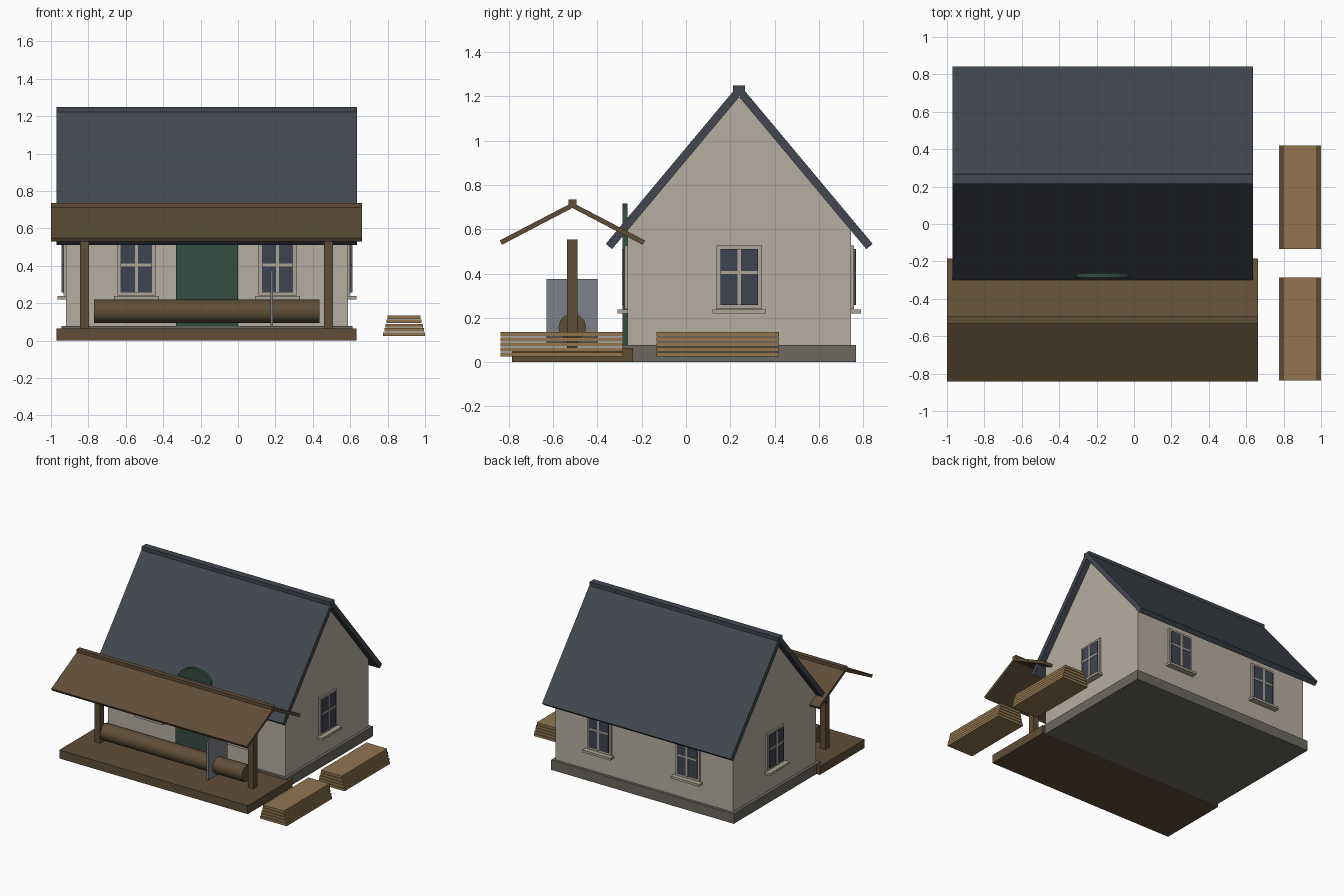
import bpy, bmesh
from math import cos, sin, pi, radians
from mathutils import Matrix

cube = bpy.data.objects.get("Cube")
if cube:
    bpy.data.objects.remove(cube, do_unlink=True)


def material(name, r, g, b):
    """Flat colour given as 8-bit sRGB, stored as linear values."""
    lin = [((c / 255 + 0.055) / 1.055) ** 2.4 for c in (r, g, b)] + [1]
    m = bpy.data.materials.new(name)
    m.use_nodes = True
    m.diffuse_color = lin
    bsdf = m.node_tree.nodes["Principled BSDF"]
    bsdf.inputs["Base Color"].default_value = lin
    bsdf.inputs["Roughness"].default_value = 0.9
    return m


SLATE = material("slate", 66, 71, 79)
PLASTER = material("plaster", 182, 174, 160)
STONE = material("stone", 108, 104, 97)
WOOD = material("dark_wood", 96, 77, 55)
PLANK = material("sawn_plank", 146, 117, 79)
GREEN = material("door_green", 51, 77, 65)
GLASS = material("window_glass", 62, 68, 80)
TRIM = material("window_trim", 172, 165, 151)
STEEL = material("steel", 125, 129, 136)


def finish(name, bm, mats, matrix=Matrix()):
    bmesh.ops.recalc_face_normals(bm, faces=bm.faces)
    mesh = bpy.data.meshes.new(name)
    bm.to_mesh(mesh)
    bm.free()
    for m in mats:
        mesh.materials.append(m)
    obj = bpy.data.objects.new(name, mesh)
    obj.matrix_world = matrix
    bpy.context.collection.objects.link(obj)
    return obj


def add_box(bm, x, y, z, index=0):
    """Box from (min, max) ranges."""
    size = [b - a for a, b in (x, y, z)]
    mid = [(a + b) / 2 for a, b in (x, y, z)]
    new = bmesh.ops.create_cube(bm, size=1, matrix=Matrix.Translation(mid) @ Matrix.Diagonal((*size, 1)))
    for f in {f for v in new["verts"] for f in v.link_faces}:
        f.material_index = index


def box(name, x, y, z, mat):
    bm = bmesh.new()
    add_box(bm, x, y, z)
    return finish(name, bm, [mat])


def prism(name, points, depth, mat):
    """Extrude a flat outline of 3D points along a vector."""
    bm = bmesh.new()
    face = bm.faces.new([bm.verts.new(p) for p in points])
    ext = bmesh.ops.extrude_face_region(bm, geom=[face])
    bmesh.ops.translate(bm, vec=depth, verts=[v for v in ext["geom"] if isinstance(v, bmesh.types.BMVert)])
    return finish(name, bm, [mat])


def gable_roof(name, ridge_y, section, x0, x1, cap_half, cap_z, mat):
    """Two mirrored slabs and a ridge cap."""
    for side, s in (("front", 1), ("back", -1)):
        prism(f"{name}_{side}", [(x0, ridge_y + s * y, z) for y, z in section], (x1 - x0, 0, 0), mat)
    box(f"{name}_ridge", (x0, x1), (ridge_y - cap_half, ridge_y + cap_half), cap_z, mat)


# House body
CX, CY = -0.166, 0.24          # house centre
HX, HY = 0.754, 0.505          # wall half sizes
box("foundation", (CX - 0.777, CX + 0.777), (CY - 0.526, CY + 0.526), (0.001, 0.077), STONE)
prism("walls", [(CX - HX, CY + y, z) for y, z in
                ((-HY, 0.07), (HY, 0.07), (HY, 0.594), (0, 1.198), (-HY, 0.594))], (2 * HX, 0, 0), PLASTER)
gable_roof("house_roof", CY, [(0, 1.197), (-0.574, 0.51), (-0.602, 0.534), (-0.028, 1.221)],
           -0.97, 0.635, 0.027, (1.2, 1.248), SLATE)

# Arched door
R, SPRING = 0.165, 0.55
arch = [(CX + R * cos(pi * i / 16), -0.287, SPRING + R * sin(pi * i / 16)) for i in range(17)]
prism("door", [(CX - R, -0.287, 0.075), (CX + R, -0.287, 0.075)] + arch, (0, 0.024, 0), GREEN)


# Windows, built facing -y and turned to each wall
def window(name, x, y, angle):
    bm = bmesh.new()
    add_box(bm, (-0.102, 0.102), (-0.012, 0.01), (0.24, 0.527), 0)
    add_box(bm, (-0.084, 0.084), (-0.019, 0), (0.257, 0.51), 1)
    add_box(bm, (-0.008, 0.008), (-0.023, 0), (0.257, 0.51), 0)
    add_box(bm, (-0.084, 0.084), (-0.022, 0), (0.397, 0.411), 0)
    add_box(bm, (-0.12, 0.12), (-0.045, 0), (0.22, 0.238), 0)
    turn = Matrix.Rotation(radians(angle), 4, "Z")
    finish(name, bm, [TRIM, GLASS], Matrix.Translation((x, y, 0)) @ turn)


for label, dx in (("right", -0.377), ("left", 0.377)):
    window(f"front_window_{label}", CX + dx, CY - HY, 0)
    window(f"back_window_{label}", CX + dx, CY + HY, 180)
window("side_window_left", CX + HX, CY, 90)
window("side_window_right", CX - HX, CY, -90)

# Porch
PY = -0.513
box("porch_deck", (-0.97, 0.633), (-0.786, -0.24), (0, 0.065), WOOD)
for label, x in (("right", -0.821), ("left", 0.484)):
    box(f"porch_post_{label}", (x - 0.024, x + 0.024), (PY - 0.024, PY + 0.024), (0.06, 0.553), WOOD)
gable_roof("porch_roof", PY, [(0, 0.72), (-0.328, 0.549), (-0.317, 0.53), (0, 0.696)],
           -1.0, 0.663, 0.018, (0.705, 0.735), WOOD)

# Log and saw blade
bm = bmesh.new()
bmesh.ops.create_cone(bm, cap_ends=True, segments=12, radius1=0.063, radius2=0.063, depth=1.206,
                      matrix=Matrix.Translation((-0.168, PY, 0.156)) @ Matrix.Rotation(pi / 2, 4, "Y"))
log = finish("log", bm, [WOOD])
for p in log.data.polygons:
    p.use_smooth = len(p.vertices) == 4
for e in log.data.edges:
    a, b = (log.data.vertices[i].co.x for i in e.vertices)
    e.use_edge_sharp = abs(a - b) < 0.01
box("saw_blade", (0.174, 0.188), (-0.629, -0.399), (0.082, 0.376), STEEL)

# Plank stacks, each layer a little narrower
for label, y0 in (("front", -0.838), ("back", -0.134)):
    bm = bmesh.new()
    for i in range(5):
        half, z = 0.112 - 0.006 * i, 0.025 + 0.0228 * i
        add_box(bm, (0.888 - half, 0.888 + half), (y0, y0 + 0.553), (z, z + 0.019))
    finish(f"plank_stack_{label}", bm, [PLANK])
